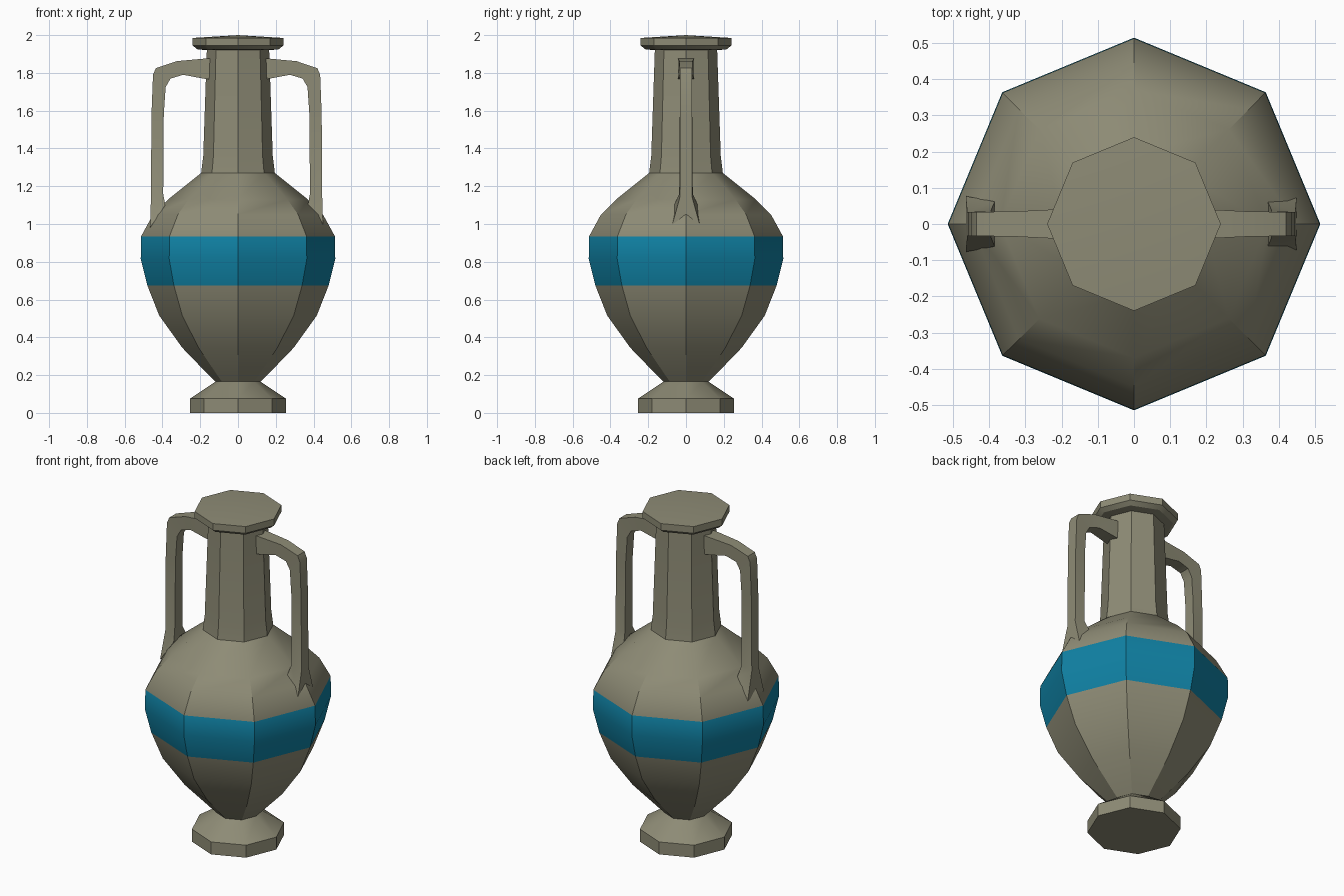
import bpy, bmesh
from math import cos, sin, pi, radians

if "Cube" in bpy.data.objects:
    bpy.data.objects.remove(bpy.data.objects["Cube"])

SIDES = 8


def material(name, rgb):
    mat = bpy.data.materials.new(name)
    mat.diffuse_color = (*rgb, 1)
    mat.use_nodes = True
    mat.node_tree.nodes["Principled BSDF"].inputs["Base Color"].default_value = mat.diffuse_color
    return mat


CLAY = material("clay", (0.27, 0.26, 0.18))
BLUE = material("blue_glaze", (0.005, 0.22, 0.37))


def finish(name, bm, mats):
    bmesh.ops.recalc_face_normals(bm, faces=bm.faces)
    mesh = bpy.data.meshes.new(name)
    bm.to_mesh(mesh)
    bm.free()
    for m in mats:
        mesh.materials.append(m)
    obj = bpy.data.objects.new(name, mesh)
    bpy.context.collection.objects.link(obj)
    bpy.ops.object.select_all(action='DESELECT')
    obj.select_set(True)
    bpy.context.view_layer.objects.active = obj
    bpy.ops.object.shade_smooth_by_angle(angle=radians(30))
    return obj


def bridge(bm, a, b):
    n = len(a)
    return [bm.faces.new((a[i], a[(i + 1) % n], b[(i + 1) % n], b[i])) for i in range(n)]


# Vessel: foot, belly, shoulder, neck and lip as one octagonal profile (radius, height)
profile = [(0.255, 0), (0.255, 0.075), (0.12, 0.165), (0.155, 0.20), (0.295, 0.345),
           (0.417, 0.515), (0.48, 0.675), (0.515, 0.815), (0.513, 0.935), (0.45, 1.05),
           (0.37, 1.13), (0.195, 1.27), (0.184, 1.36), (0.165, 1.92), (0.215, 1.925),
           (0.24, 1.945), (0.24, 1.985)]
bm = bmesh.new()
rings = [[bm.verts.new((r * cos(2 * pi * i / SIDES), r * sin(2 * pi * i / SIDES), z))
          for i in range(SIDES)] for r, z in profile]
for k, (a, b) in enumerate(zip(rings, rings[1:])):
    for f in bridge(bm, a, b):
        f.material_index = 1 if 0.67 < profile[k][1] < 0.9 else 0  # painted band
bm.faces.new(rings[0])
# Slightly domed closed top
tip = bm.verts.new((0, 0, 2.0))
for i in range(SIDES):
    bm.faces.new((rings[-1][i], rings[-1][(i + 1) % SIDES], tip))
finish("vase_body", bm, [CLAY, BLUE])

# Handle sections: outer x, z / inner x, z / half widths outer, inner
sections = [
    (0.13, 1.877, 0.13, 1.765, 0.043, 0.043),
    (0.17, 1.875, 0.17, 1.77, 0.042, 0.042),
    (0.31, 1.862, 0.275, 1.79, 0.035, 0.035),
    (0.42, 1.825, 0.342, 1.77, 0.033, 0.033),
    (0.435, 1.79, 0.368, 1.725, 0.033, 0.033),
    (0.443, 1.58, 0.378, 1.58, 0.033, 0.033),
    (0.446, 1.14, 0.381, 1.16, 0.033, 0.036),
    (0.45, 0.98, 0.37, 1.10, 0.077, 0.062),  # flared foot on the shoulder
]


def handle(name, side, shift):
    bm = bmesh.new()
    loops = []
    for ox, oz, ix, iz, wo, wi in sections:
        corners = ((ox, -wo, oz), (ox, wo, oz), (ix, wi, iz), (ix, -wi, iz))
        loops.append([bm.verts.new((side * (x + shift), y, z)) for x, y, z in corners])
    for a, b in zip(loops, loops[1:]):
        bridge(bm, a, b)
    bm.faces.new(loops[0])
    bm.faces.new(loops[-1])
    finish(name, bm, [CLAY])


handle("right_handle", 1, 0)
handle("left_handle", -1, 0.015)
